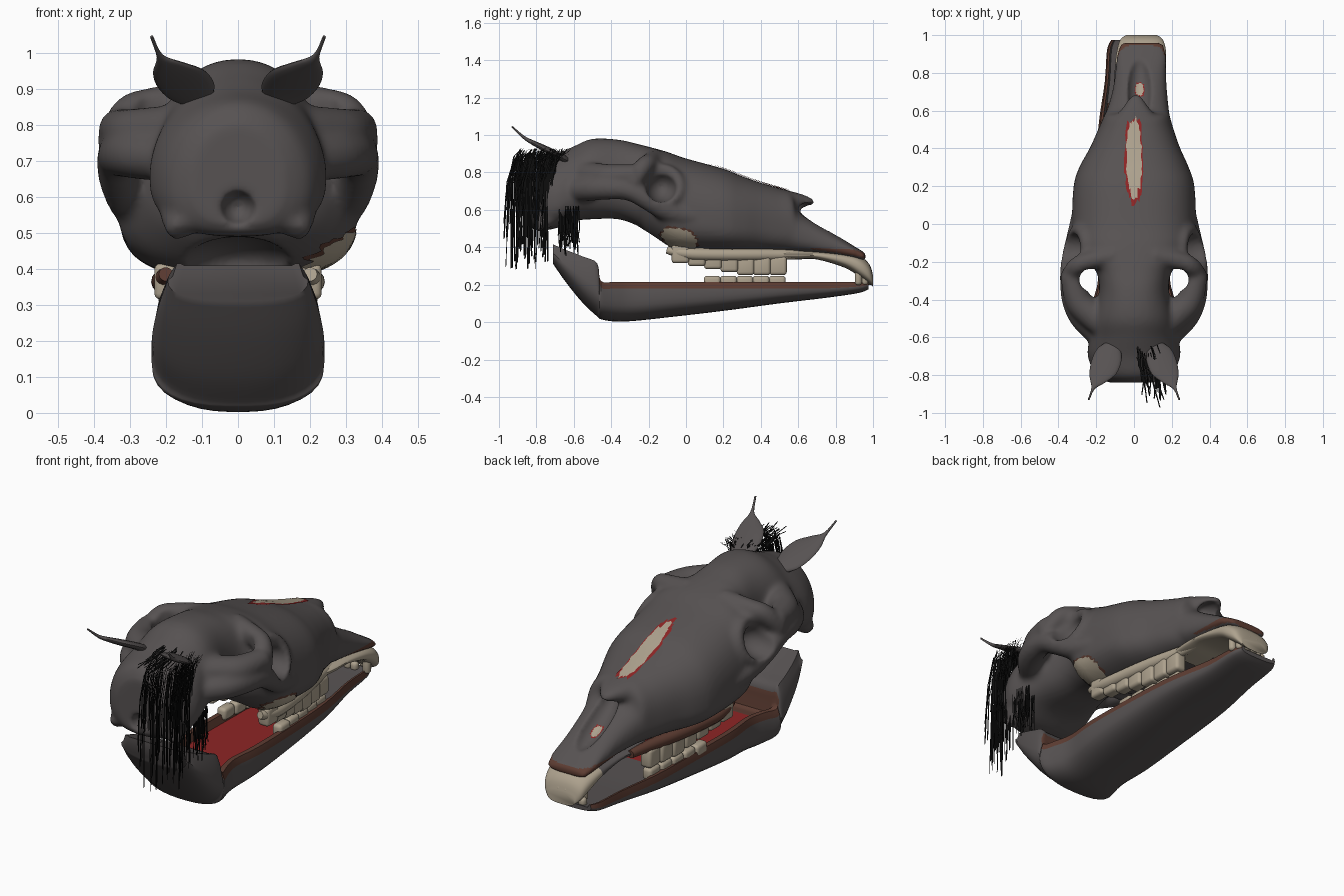
import bpy, bmesh, math, random
from mathutils import Vector, Matrix

random.seed(4)
if "Cube" in bpy.data.objects:
    bpy.data.objects.remove(bpy.data.objects["Cube"])


def material(name, r, g, b):
    m = bpy.data.materials.new(name)
    m.use_nodes = True
    m.diffuse_color = (r, g, b, 1)
    m.node_tree.nodes["Principled BSDF"].inputs["Base Color"].default_value = (r, g, b, 1)
    return m


HIDE = material("dark hide", .095, .085, .085)
BONE = material("bone", .42, .36, .27)
BROWN = material("dried brown", .11, .046, .032)
RED = material("flesh red", .27, .018, .018)
BLACK = material("black hair", .004, .004, .004)


def select(ob):
    bpy.ops.object.select_all(action='DESELECT')
    ob.select_set(True)
    bpy.context.view_layer.objects.active = ob


def finish(name, bm, mats, smooth=True):
    me = bpy.data.meshes.new(name)
    bm.to_mesh(me)
    bm.free()
    ob = bpy.data.objects.new(name, me)
    bpy.context.collection.objects.link(ob)
    for m in mats:
        me.materials.append(m)
    if smooth:
        select(ob)
        bpy.ops.object.shade_smooth_by_angle(angle=math.radians(40))
    return ob


def skin(name, rings, mats, rule=None):
    """Closed rings joined into a capped tube; rule(column, centre) picks the colour."""
    bm = bmesh.new()
    rows = [[bm.verts.new(p) for p in ring] for ring in rings]
    n = len(rows[0])
    for a, b in zip(rows, rows[1:]):
        for j in range(n):
            k = (j + 1) % n
            f = bm.faces.new((a[j], a[k], b[k], b[j]))
            if rule:
                f.material_index = rule(j, f.calc_center_median())
    bm.faces.new(rows[0])
    bm.faces.new(rows[-1])
    bmesh.ops.recalc_face_normals(bm, faces=bm.faces)
    return finish(name, bm, mats)


def spline(keys, steps=4):
    """Smooth rows between the key rows."""
    out = []
    for i in range(len(keys) - 1):
        quad = keys[max(i - 1, 0)], keys[i], keys[i + 1], keys[min(i + 2, len(keys) - 1)]
        for s in range(steps):
            t = s / steps
            out.append([b + .5 * t * (c - a + t * (2*a - 5*b + 4*c - d + t * (3*(b - c) + d - a)))
                        for a, b, c, d in zip(*quad)])
    return out + [keys[-1]]


def power(v, e):
    return math.copysign(abs(v) ** e, v)


def oval(key, n=48):
    y, top, bot, hw, zm, cx = key
    rear = min(max((-.3 - y) / .3, 0), 1)
    ring = []
    for i in range(n):
        a = math.tau * (i + .5) / n
        c, s = math.cos(a), math.sin(a)
        e = .8 + .2 * rear if s > 0 else .75
        ring.append((cx + hw * power(c, e), y, zm + (top - zm if s > 0 else zm - bot) * power(s, e)))
    return ring


def ball(loc, scale, tilt=0):
    bm = bmesh.new()
    bmesh.ops.create_uvsphere(bm, u_segments=28, v_segments=18, radius=1, matrix=Matrix.Translation(loc)
                              @ Matrix.Rotation(tilt, 4, 'X') @ Matrix.Diagonal((*scale, 1)))
    return finish("cutter", bm, [HIDE])


def tube(name, pts, mat=HIDE):
    """Round bar through (x, y, z, radius) points."""
    cu = bpy.data.curves.new(name, 'CURVE')
    cu.dimensions = '3D'
    cu.bevel_depth, cu.bevel_resolution, cu.use_fill_caps = 1, 5, True
    sp = cu.splines.new('NURBS')
    sp.points.add(len(pts) - 1)
    for p, (x, y, z, r) in zip(sp.points, pts):
        p.co, p.radius = (x, y, z, 1), r
    sp.order_u, sp.use_endpoint_u, sp.resolution_u = 3, True, 8
    cu.materials.append(mat)
    ob = bpy.data.objects.new(name, cu)
    bpy.context.collection.objects.link(ob)
    select(ob)
    bpy.ops.object.convert(target='MESH')
    bpy.ops.object.shade_smooth()
    return bpy.context.object


def modify(ob, kind, **settings):
    mod = ob.modifiers.new(kind, kind)
    for key, value in settings.items():
        setattr(mod, key, value)
    select(ob)
    bpy.ops.object.modifier_apply(modifier=mod.name)


# Skull: y, top, bottom, half width, widest height, centre x
skull = skin("skull", [oval(k) for k in spline([
    (-.84, .8, .52, .13, .65, 0), (-.80, .86, .49, .2, .64, 0), (-.70, .895, .5, .245, .65, 0),
    (-.60, .94, .54, .235, .68, 0), (-.50, .98, .55, .215, .74, 0), (-.36, .975, .55, .185, .74, 0),
    (-.25, .95, .51, .2, .73, 0), (-.19, .935, .46, .27, .68, 0), (-.1, .91, .4, .33, .6, 0),
    (0, .875, .375, .33, .56, 0), (.2, .82, .37, .32, .53, 0), (.3, .78, .37, .29, .52, 0),
    (.4, .745, .37, .24, .52, .005), (.5, .715, .37, .2, .5, .01), (.57, .69, .365, .175, .5, .015),
    (.6, .6, .365, .165, .47, .02), (.7, .53, .36, .145, .43, .03), (.8, .47, .35, .135, .4, .035),
    (.9, .405, .335, .13, .375, .04), (.96, .37, .325, .115, .345, .04)])], [HIDE, BROWN])

# Overhanging nasal tip
parts = [skin("nasal_tip", [oval(k, 24) for k in spline([
    (.46, .725, .6, .13, .65, .01), (.56, .7, .6, .105, .64, .01),
    (.63, .68, .61, .06, .64, .01), (.685, .655, .625, .02, .64, .01)])], [HIDE])]

# Cheek arches, eye rings, brow bars and rear processes, fused into the skull
for s in (1, -1):
    for pts in (
            [(.15, -.62, .7, .06), (.26, -.53, .71, .065), (.32, -.42, .72, .065), (.34, -.3, .71, .055),
             (.335, -.2, .65, .055), (.3, -.08, .58, .06), (.265, .12, .55, .05), (.2, .3, .54, .04)],
            [(.1, -.17, .88, .05), (.24, -.19, .855, .05), (.32, -.23, .835, .05), (.345, -.29, .74, .05)],
            [(.13, -.56, .79, .07), (.24, -.47, .77, .08), (.31, -.4, .775, .07), (.335, -.27, .79, .055)],
            [(.16, -.66, .62, .06), (.175, -.74, .56, .055), (.16, -.8, .5, .035)],
            [(.295 - .04*math.sin(a), -.13 + .1*math.cos(a), .725 + .095*math.sin(a), .03)
             for a in [math.tau * i / 16 for i in range(18)]]):
        parts.append(tube("bar", [(s * x, y, z, r) for x, y, z, r in pts]))
select(skull)
for ob in parts:
    ob.select_set(True)
bpy.ops.object.join()
modify(skull, 'REMESH', mode='VOXEL', voxel_size=.014)

# Eye sockets, temple holes, nostril trough, spine opening and throat are carved out
cutters = []
for s in (1, -1):
    cutters += [ball((s * .37, -.13, .725), (.14, .085, .085)),
                ball((s * .24, -.295, .75), (.05, .058, .6))]
cutters += [ball((.028, .72, .535), (.065, .2, .07), -.5),
            ball((0, -.86, .57), (.05, .08, .05)),
            ball((0, -.17, .41), (.15, .19, .08))]
for cutter in cutters:
    modify(skull, 'BOOLEAN', operation='DIFFERENCE', solver='EXACT', object=cutter)
    bpy.data.objects.remove(cutter)
modify(skull, 'REMESH', mode='VOXEL', voxel_size=.011)
modify(skull, 'SMOOTH', factor=.5, iterations=5)
bpy.ops.object.shade_smooth()

# Dried edge along the gum line
for f in skull.data.polygons:
    c = f.center
    edge = .395 if c.y < .85 else .395 - (c.y - .85) * .2
    f.material_index = int(c.y > -.12 and c.z < edge and f.normal.z > -.75)

# Ears: flat leaves ending in a thin curled tip
for s, side in ((1, "left"), (-1, "right")):
    normal, across = Vector((0, .53, .85)), Vector((.85, .42, -.26))
    rings = []
    for x, y, z, w, th in spline([(.105, -.64, .865, .04, .02), (.13, -.69, .895, .075, .018),
                                  (.16, -.76, .93, .078, .016), (.195, -.82, .96, .048, .012),
                                  (.217, -.87, .99, .01, .008), (.24, -.93, 1.045, .005, .004)]):
        ring = [Vector((x, y, z)) + across * w * math.cos(a) + normal * th * math.sin(a)
                for a in [math.tau * i / 20 for i in range(20)]]
        rings.append([(s * p.x, p.y, p.z) for p in ring])
    skin(side + "_ear", rings, [HIDE])
    # Gum above the cheek teeth: bare on one side, still covered on the other
    tube(side + "_gum", [(s * x, y, z, r) for x, y, z, r in (
        (.2, -.1, .385, .02), (.215, -.02, .365, .032), (.2, .15, .36, .032), (.17, .35, .36, .032),
        (.13, .52, .36, .03), (.12, .64, .36, .02))], BONE if s > 0 else BROWN)

# Front gum that curves down into the front teeth, covered by hide on one side
skin("front_gum", [oval((y, t, b, w, (t + b) / 2, c), 32) for y, t, b, w, c in spline([
    (.5, .385, .335, .15, .01), (.6, .385, .335, .15, .02), (.7, .38, .335, .14, .03),
    (.85, .37, .29, .135, .035), (.93, .352, .24, .128, .04), (.98, .31, .205, .11, .04),
    (1, .25, .19, .08, .04)])], [BONE, HIDE], lambda j, c: int(c.x < -.02 and c.y < .86))


# Teeth
def teeth(name, boxes):
    bm = bmesh.new()
    for loc, size in boxes:
        bmesh.ops.create_cube(bm, matrix=Matrix.Translation(loc) @ Matrix.Diagonal((*size, 1)))
    bmesh.ops.bevel(bm, geom=bm.edges[:], offset=.017, segments=3, affect='EDGES', profile=.5)
    finish(name, bm, [BONE])


upper, lower = [], []
for s in (1, -1):
    for i in range(7):
        upper.append(((s * (.2 - i * .011), -.03 + i * .087, .365 - .016 * min(i, 4)), (.065, .094, .1)))
    for i in range(5):
        lower.append(((s * (.165 - i * .008) - .005, .14 + i * .087, .215), (.055, .09, .065)))
teeth("upper_cheek_teeth", upper)
teeth("lower_cheek_teeth", lower)
teeth("upper_front_teeth", [((.04 + .08 * math.sin(a), .9 + .08 * math.cos(a), .24), (.042, .038, .085))
                            for a in (-1.3, -.8, -.27, .27, .8, 1.3)])
teeth("lower_front_teeth", [((x, .945, .205), (.04, .04, .05)) for x in (-.05, -.01, .03)])


# Lower jaw: y, top, bottom, half width, centre x
def jaw_ring(key):
    y, top, bot, hw, cx = key
    h, rear = top - bot, y < -.46
    rim, zm = top - min(.035, .42 * h), bot + .55 * h
    floor = top - (.006 if rear else min(.04, .4 * h))
    inner = .88 if y > .5 else .82
    half = []
    for i in range(9):
        a = math.pi / 2 * (1 - (i + .3) / 8.3)
        half.append((hw * math.cos(a) ** .8, zm - (zm - bot) * math.sin(a) ** .8))
    half += [(hw * (.93 if rear else 1), rim), (hw * (.87 if rear else .95), top), (hw * inner, top),
             (hw * (inner - .06), floor), (hw * .3, floor)]
    return [(cx + x, y, z) for x, z in half] + [(cx - x, y, z) for x, z in reversed(half)]


def jaw_rule(j, c):
    j = min(j, 26 - j)
    if c.y < -.47 or j < 9:
        return 0
    if j < 11 or c.y < -.38:
        return 1
    if c.y > .36:
        return 0
    return 1 if j == 11 else 2


skin("lower_jaw", [jaw_ring(k) for k in spline([
    (-.71, .415, .31, .195, 0), (-.64, .385, .21, .218, 0), (-.55, .35, .1, .235, 0), (-.475, .315, .03, .24, 0),
    (-.455, .22, .015, .237, 0), (-.38, .215, .003, .21, 0), (-.28, .215, .006, .19, 0), (-.1, .215, .025, .205, 0),
    (.2, .215, .06, .2, 0), (.5, .215, .1, .185, -.005), (.75, .215, .13, .145, -.01),
    (.92, .215, .155, .133, -.01), (.975, .215, .175, .11, -.01)])], [HIDE, BROWN, RED], jaw_rule)

bpy.context.view_layer.update()


# Ragged patches laid on the skull along a ray direction
def patch(name, centre, u, v, ray, lift, mat, segs=44):
    centre, u, v, ray = (Vector(p) for p in (centre, u, v, ray))
    bm = bmesh.new()
    edge = [random.uniform(.87, 1.1) for _ in range(segs)]

    def drop(r, i):
        a = math.tau * i / segs
        p = centre + (u * power(math.cos(a), .75) + v * math.sin(a)) * r * edge[i]
        hit, loc, nor, _ = skull.ray_cast(p, ray)
        if not hit:
            _, loc, nor, _ = skull.closest_point_on_mesh(p + ray * .32)
        return bm.verts.new(loc + nor * lift)
    rows = [[drop(r, i) for i in range(segs)] for r in (.03, .25, .5, .75, 1)]
    for a, b in zip(rows, rows[1:]):
        for i in range(segs):
            k = (i + 1) % segs
            bm.faces.new((a[i], b[i], b[k], a[k]))
    bm.faces.new(rows[0])
    bmesh.ops.recalc_face_normals(bm, faces=bm.faces)
    if sum(f.normal.dot(ray) for f in bm.faces) > 0:
        bmesh.ops.reverse_faces(bm, faces=bm.faces)
    finish(name, bm, [mat])


down, inward = (0, 0, -1), (-1, 0, 0)
patch("nose_wound_rim", (0, .34, 1.2), (.05, 0, 0), (0, .23, 0), down, .004, RED)
patch("nose_wound_bone", (0, .35, 1.2), (.041, 0, 0), (0, .205, 0), down, .007, BONE)
patch("nostril_rim", (.03, .71, .62), (.03, 0, 0), (0, .04, 0), down, .004, RED)
patch("nostril_bone", (.03, .71, .62), (.024, 0, 0), (0, .033, 0), down, .007, BONE)
patch("cheek_wound_rim", (.6, -.035, .45), (0, .103, -.02), (0, 0, .058), inward, .004, BROWN)
patch("cheek_wound_bone", (.6, -.035, .45), (0, .095, -.02), (0, 0, .052), inward, .007, BONE)

# Mane: thin flat strands falling behind and beside one ear
bm = bmesh.new()


def strand(path, wide):
    rows = [[bm.verts.new(Vector(p) + Vector(wide) * d) for d in (-1, 1)] for p in path]
    for a, b in zip(rows, rows[1:]):
        bm.faces.new((a[0], a[1], b[1], b[0]))


rnd = random.uniform
for i in range(180):
    y = rnd(-.92, -.69)
    x = rnd(.06, .2) if y < -.84 else rnd(.17, .245)
    end, w = y - rnd(0, .07), rnd(.002, .005)
    strand([(x, y + rnd(.02, .08), rnd(.89, .93)), (x, y, rnd(.84, .9)),
            (x, (y + end) / 2 - .01, .75), (x, end, .7 - .42 * rnd(0, 1) ** 1.6)], (0, w, w / 2))
for i in range(45):
    x, y = rnd(.17, .24), rnd(-.68, -.57)
    strand([(x, y, .62), (x, y + rnd(-.01, .01), .5), (x, y + rnd(-.015, .015), rnd(.35, .48))], (0, .003, 0))
for i in range(30):
    x, y, z = rnd(.01, .13), rnd(-.73, -.63), rnd(.91, .93)
    strand([(x, y, z), (x + rnd(0, .04), y - .1, z), (x + rnd(.02, .06), y - rnd(.16, .25), z)], (.003, 0, 0))
finish("mane", bm, [BLACK], smooth=False)
